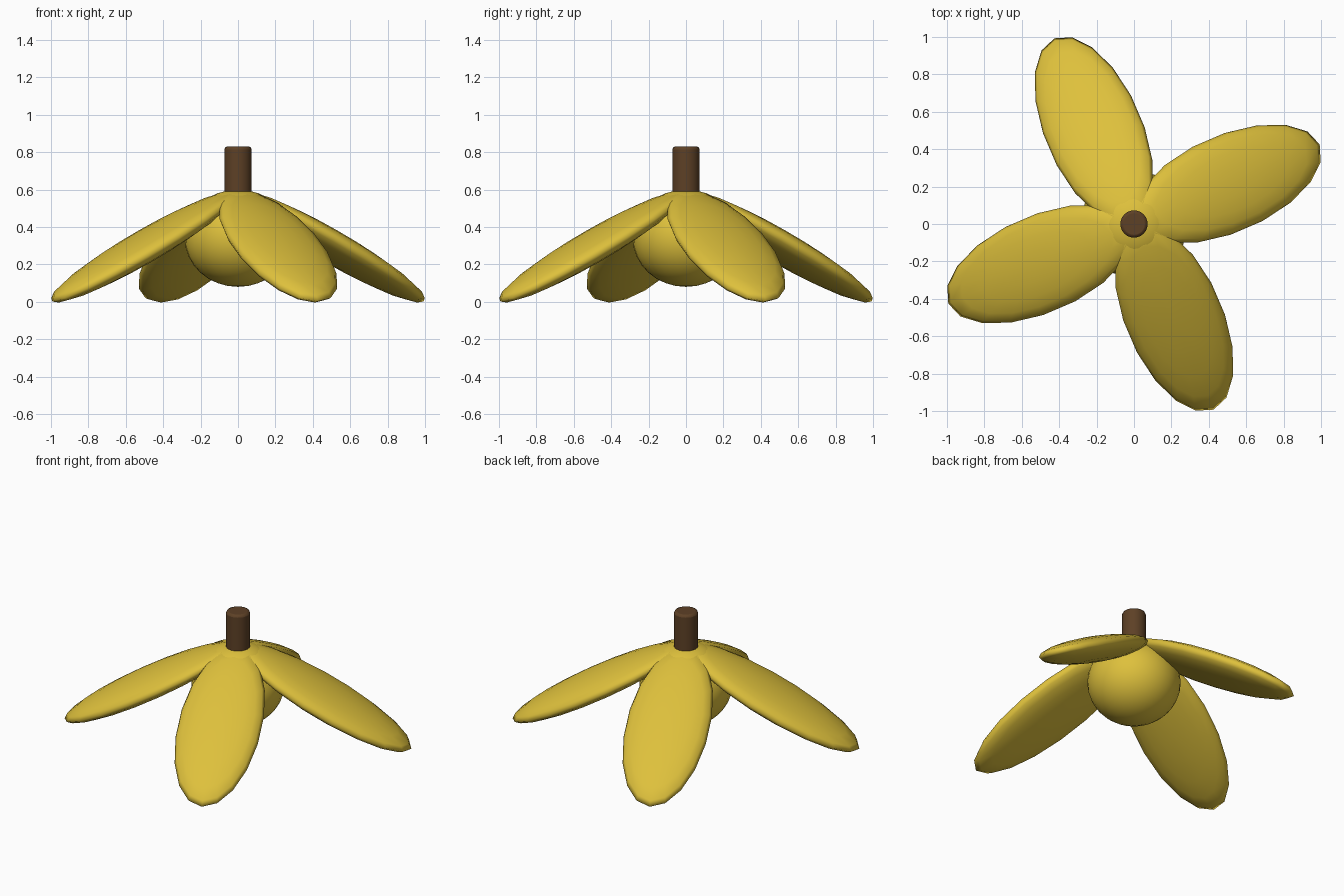
import bpy, math
from mathutils import Matrix, Vector

if "Cube" in bpy.data.objects:
    bpy.data.objects.remove(bpy.data.objects["Cube"])


def material(name, rgb):
    m = bpy.data.materials.new(name)
    m.diffuse_color = (*rgb, 1)
    m.use_nodes = True
    m.node_tree.nodes["Principled BSDF"].inputs["Base Color"].default_value = m.diffuse_color
    return m


YELLOW = material("yellow", (0.73, 0.53, 0.045))
BROWN = material("brown", (0.11, 0.052, 0.019))


def finish(name, mat):
    ob = bpy.context.object
    ob.name = name
    ob.data.materials.append(mat)
    bpy.ops.object.shade_smooth_by_angle(angle=math.radians(35))
    return ob


# Hub: rounded bulb under the stem
bpy.ops.mesh.primitive_uv_sphere_add(segments=32, ring_count=16, radius=1)
hub = finish("hub", YELLOW)
hub.data.transform(Matrix.Translation((0, 0, 0.34)) @ Matrix.Diagonal((0.285, 0.285, 0.26, 1)))

# Four drooping petals: flattened spheres, long axis along local y
TILT = math.radians(28.7)
shape = Matrix.Diagonal((0.26, 0.61, 0.075, 1))
droop = Matrix.Translation((0, 0.545, 0.295)) @ Matrix.Rotation(-TILT, 4, 'X')
for i in range(4):
    bpy.ops.mesh.primitive_uv_sphere_add(segments=18, ring_count=10, radius=1)
    petal = finish(f"petal_{i + 1}", YELLOW)
    turn = Matrix.Rotation(math.radians(23.2 + 90 * i), 4, 'Z')
    petal.data.transform(turn @ droop @ shape)

# Stem with softened rims
bpy.ops.mesh.primitive_cylinder_add(vertices=24, radius=0.073, depth=0.33)
stem = bpy.context.object
stem.data.transform(Matrix.Translation((0, 0, 0.665)))
bevel = stem.modifiers.new("rim", 'BEVEL')
bevel.width = 0.015
bevel.segments = 2
bevel.limit_method = 'ANGLE'
bevel.angle_limit = math.radians(40)
finish("stem", BROWN)
